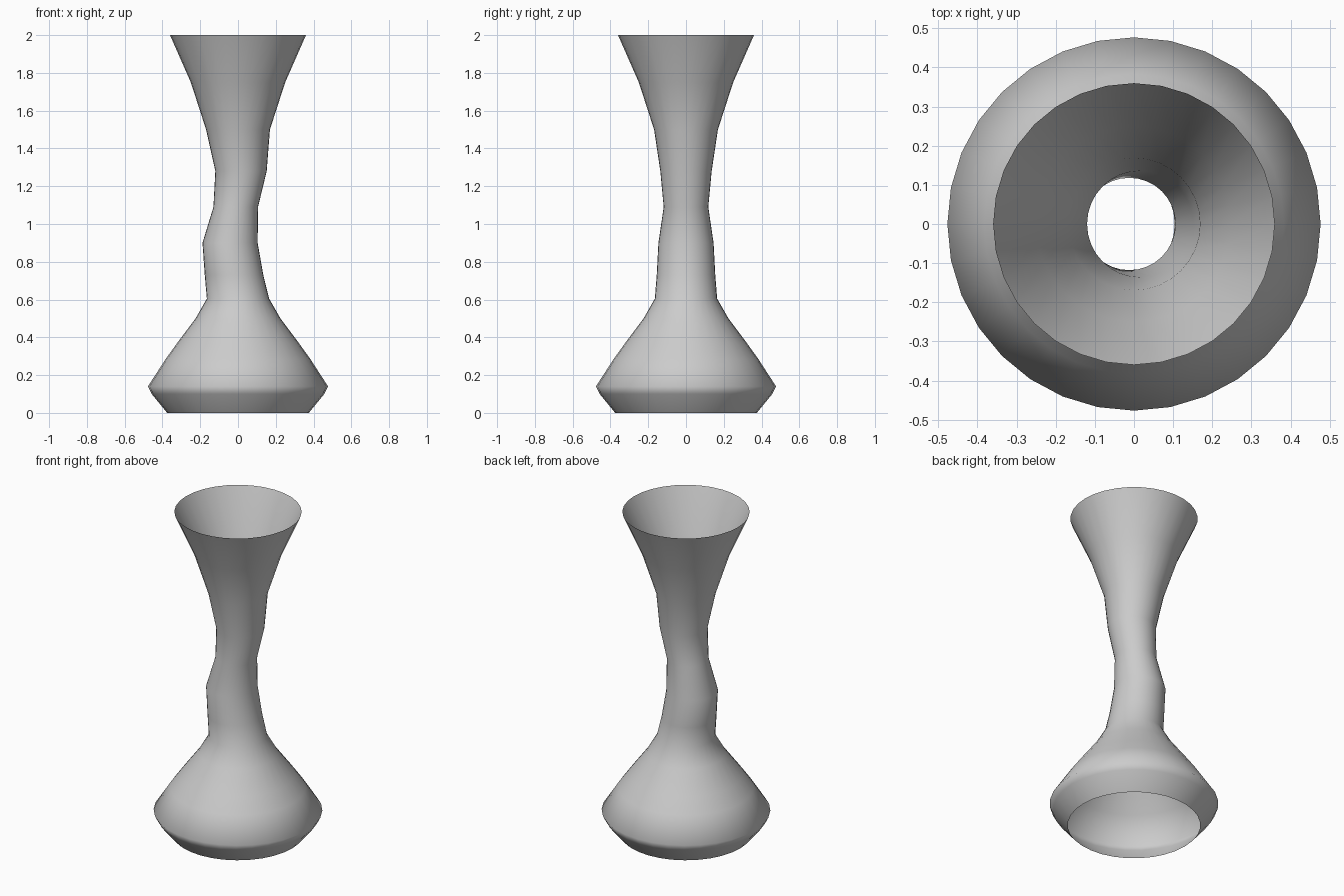
import bpy, bmesh
from math import sin, cos, tau

if "Cube" in bpy.data.objects:
    bpy.data.objects.remove(bpy.data.objects["Cube"])

SIDES = 32
# Profile rings: height, radius, sideways shift of the ring centre
RINGS = [
    (0.00, 0.375, 0), (0.10, 0.457, 0), (0.14, 0.477, 0),
    (0.285, 0.383, 0), (0.37, 0.322, 0), (0.50, 0.225, 0),
    (0.605, 0.165, 0), (0.73, 0.155, -0.021), (0.90, 0.146, -0.042),
    (1.09, 0.118, -0.012), (1.28, 0.136, 0.016), (1.50, 0.169, 0),
    (1.75, 0.25, 0), (2.00, 0.36, 0),
]

# Open-ended vase shell lofted through the rings
bm = bmesh.new()
loops = [[bm.verts.new((c + r * cos(tau * i / SIDES), r * sin(tau * i / SIDES), z))
          for i in range(SIDES)] for z, r, c in RINGS]
for low, high in zip(loops, loops[1:]):
    for i in range(SIDES):
        j = (i + 1) % SIDES
        bm.faces.new((low[i], low[j], high[j], high[i])).smooth = True

mesh = bpy.data.meshes.new("vase_body")
bm.to_mesh(mesh)
bm.free()
vase = bpy.data.objects.new("vase_body", mesh)
bpy.context.collection.objects.link(vase)
